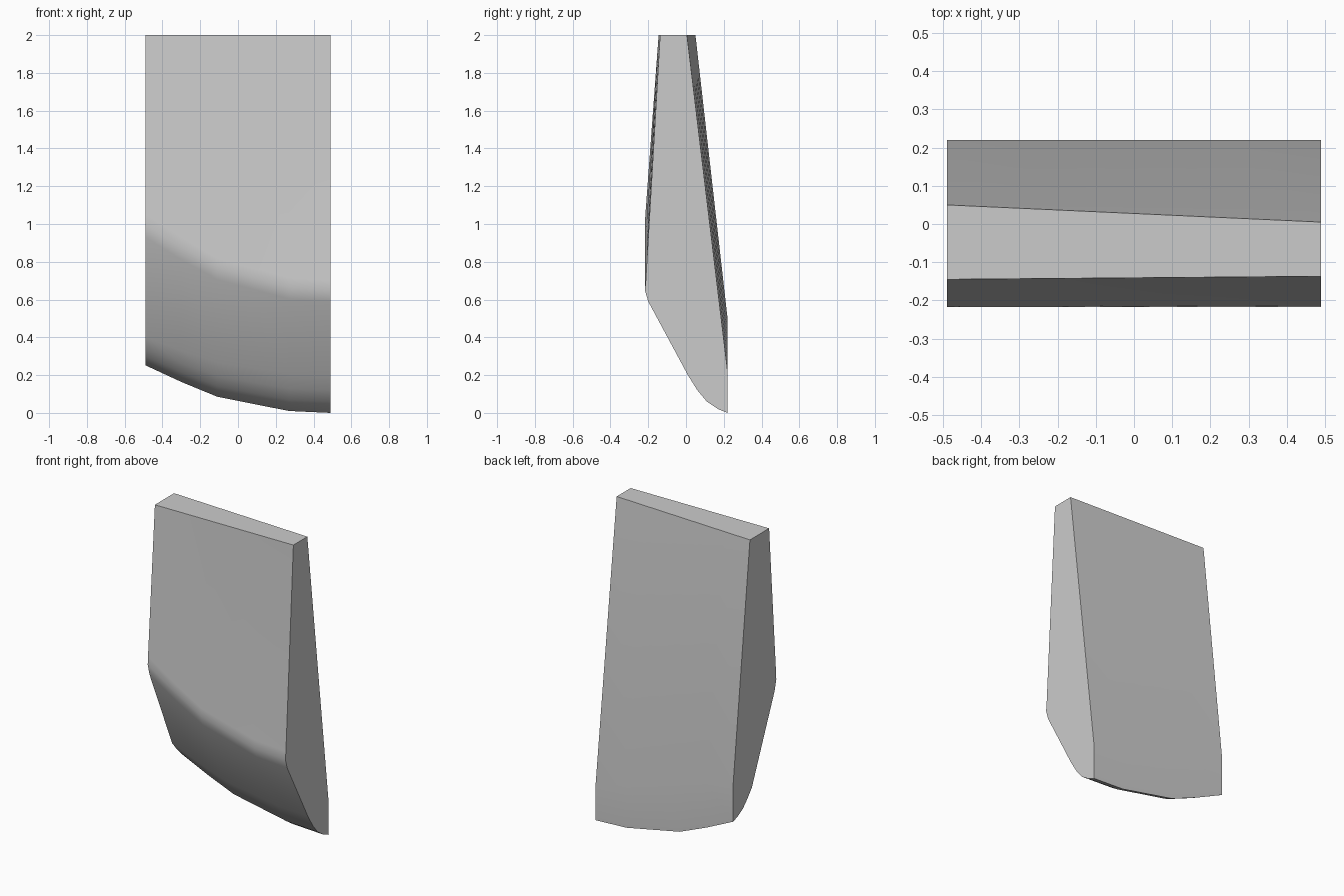
import bpy
import bmesh
import math

cube = bpy.data.objects.get("Cube")
if cube:
    bpy.data.objects.remove(cube, do_unlink=True)

# Plain grey material
grey = bpy.data.materials.new("grey")
grey.use_nodes = True
colour = (0.6, 0.6, 0.6, 1)
grey.diffuse_color = colour
grey.node_tree.nodes["Principled BSDF"].inputs["Base Color"].default_value = colour

# Lower edge profiles (y, z) at the high end and the low end of the wedge:
# softened front bend, slanted underside, curve into the back edge
HIGH = [(-0.215, 1.05), (-0.218, 1.0), (-0.2, 0.93), (0.03, 0.4),
        (0.08, 0.34), (0.12, 0.3), (0.17, 0.27), (0.22, 0.252)]
LOW = [(-0.213, 0.7), (-0.218, 0.65), (-0.2, 0.59), (0.01, 0.2),
       (0.06, 0.12), (0.11, 0.06), (0.17, 0.02), (0.22, 0)]

# Position across the width, and how far the lower edge is raised there
STATIONS = [(-0.49, 1), (-0.3, 0.65), (-0.11, 0.34),
            (0.08, 0.19), (0.27, 0.04), (0.49, 0)]


def mix(a, b, t):
    return a + (b - a) * t


def section(x, raised):
    across = (x + 0.49) / 0.98
    lower = [(mix(l[0], h[0], raised), mix(l[1], h[1], raised))
             for l, h in zip(LOW, HIGH)]
    top_front = (mix(-0.145, -0.137, across), 2)
    back_bend = (0.22, mix(0.5, 0.22, across))
    top_back = (mix(0.05, 0.005, across), 2)
    return [(x, y, z) for y, z in [top_front, *lower, back_bend, top_back]]


# Loft the sections into one closed wedge
bm = bmesh.new()
rings = [[bm.verts.new(p) for p in section(*s)] for s in STATIONS]
for a, b in zip(rings, rings[1:]):
    for i in range(len(a)):
        j = (i + 1) % len(a)
        bm.faces.new((a[i], a[j], b[j], b[i]))
bm.faces.new(rings[0])
bm.faces.new(rings[-1])
bmesh.ops.recalc_face_normals(bm, faces=bm.faces)

mesh = bpy.data.meshes.new("wedge_block")
bm.to_mesh(mesh)
bm.free()
mesh.materials.append(grey)
wedge = bpy.data.objects.new("wedge_block", mesh)
bpy.context.collection.objects.link(wedge)

# Soft front and underside, crisp end faces
bpy.context.view_layer.objects.active = wedge
wedge.select_set(True)
bpy.ops.object.shade_smooth_by_angle(angle=math.radians(35))
